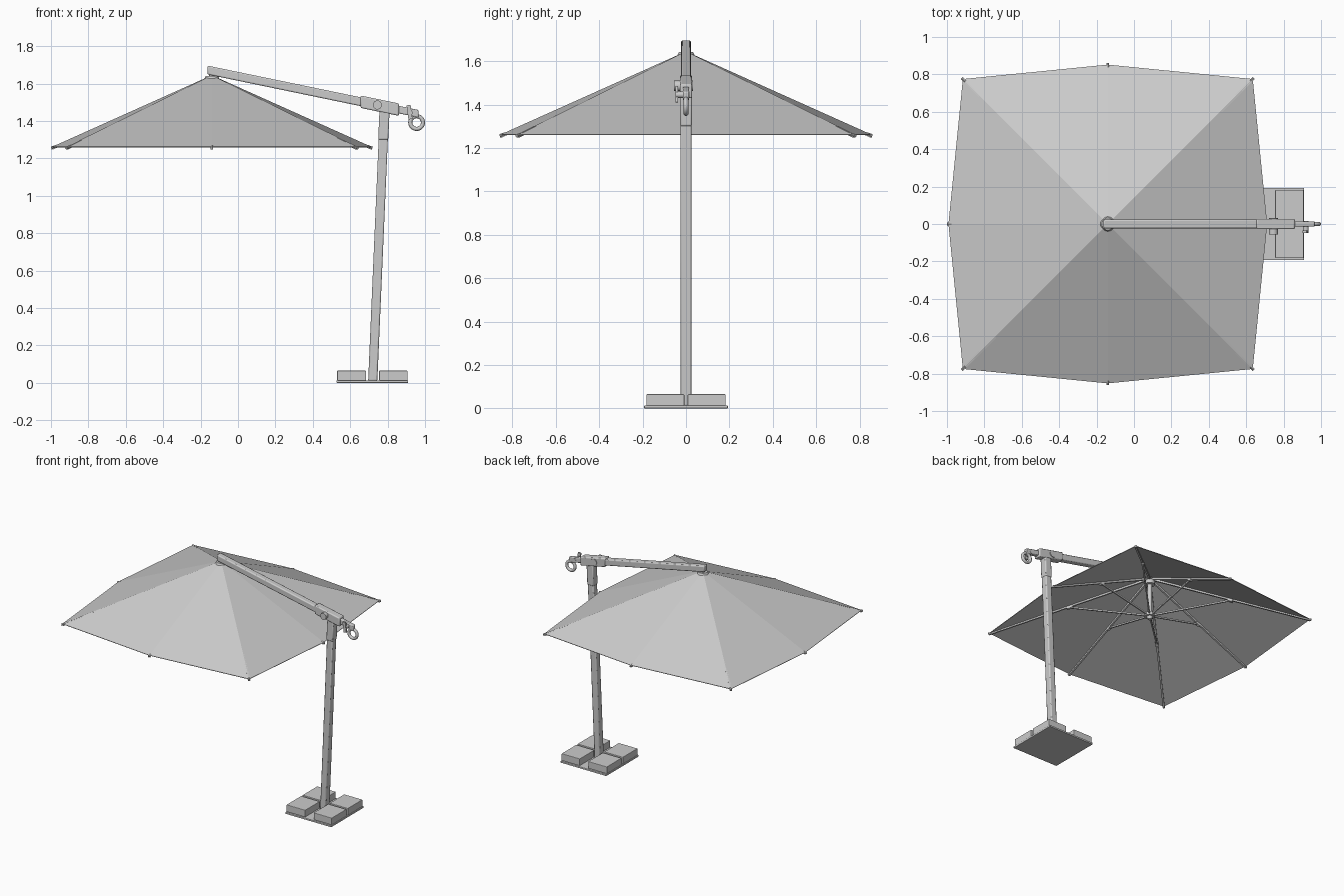
import bpy, bmesh, math
from mathutils import Vector, Matrix

if "Cube" in bpy.data.objects:
    bpy.data.objects.remove(bpy.data.objects["Cube"])

CX = -0.14      # canopy axis
RIM_Z = 1.263
APEX_Z = 1.645


def finish(name, bm, bevel=0.0, segments=2, smooth=False):
    bmesh.ops.recalc_face_normals(bm, faces=bm.faces)
    mesh = bpy.data.meshes.new(name)
    bm.to_mesh(mesh)
    bm.free()
    ob = bpy.data.objects.new(name, mesh)
    bpy.context.collection.objects.link(ob)
    if bevel:
        m = ob.modifiers.new("bevel", 'BEVEL')
        m.width, m.segments = bevel, segments
    if smooth:
        bpy.ops.object.select_all(action='DESELECT')
        ob.select_set(True)
        bpy.context.view_layer.objects.active = ob
        bpy.ops.object.shade_smooth_by_angle(angle=math.radians(35))
    return ob


def box(name, lo, hi, bevel=0.0):
    lo, hi = Vector(lo), Vector(hi)
    bm = bmesh.new()
    bmesh.ops.create_cube(bm, size=1, matrix=Matrix.Translation((lo + hi) / 2) @ Matrix.Diagonal((*(hi - lo), 1)))
    return finish(name, bm, bevel)


def rod(name, a, b, r, r2=None, sides=16):
    a, b = Vector(a), Vector(b)
    d = b - a
    bm = bmesh.new()
    bmesh.ops.create_cone(bm, cap_ends=True, segments=sides, radius1=r, radius2=r if r2 is None else r2, depth=d.length,
                          matrix=Matrix.Translation((a + b) / 2) @ d.to_track_quat('Z', 'Y').to_matrix().to_4x4())
    return finish(name, bm, smooth=sides > 8)


def bar(name, a, b, w, h):
    # rectangular bar with its height in the vertical plane
    a, b = Vector(a), Vector(b)
    d = b - a
    bm = bmesh.new()
    bmesh.ops.create_cube(bm, size=1, matrix=Matrix.Translation((a + b) / 2)
                          @ d.to_track_quat('Y', 'Z').to_matrix().to_4x4() @ Matrix.Diagonal((w, d.length, h, 1)))
    return finish(name, bm)


def slab(name, pts, y0, y1, bevel=0.0):
    # xz profile extruded along y
    bm = bmesh.new()
    f = bm.faces.new([bm.verts.new((x, y0, z)) for x, z in pts])
    ext = bmesh.ops.extrude_face_region(bm, geom=[f])
    bmesh.ops.translate(bm, vec=(0, y1 - y0, 0), verts=[v for v in ext['geom'] if isinstance(v, bmesh.types.BMVert)])
    return finish(name, bm, bevel, smooth=bool(bevel))


def ring(name, center, major, minor):
    # ring standing in the xz plane
    bpy.ops.mesh.primitive_torus_add(location=center, rotation=(math.pi / 2, 0, 0), major_radius=major,
                                     minor_radius=minor, major_segments=28, minor_segments=10)
    ob = bpy.context.object
    ob.name = name
    bpy.ops.object.shade_smooth()
    return ob


# base plate and four weights
box("base_plate", (0.527, -0.193, 0), (0.909, 0.193, 0.013), 0.003)
for i, (x0, x1) in enumerate([(0.53, 0.685), (0.755, 0.906)]):
    for j, s in enumerate([-1, 1]):
        ys = sorted([s * 0.008, s * 0.182])
        box(f"base_weight_{i}{j}", (x0, ys[0], 0.013), (x1, ys[1], 0.065), 0.003)

# leaning post, foot and upper collar
def post_x(z):
    return 0.72 + 0.0435 * z

def post_part(name, z0, z1, hw):
    return slab(name, [(post_x(z0) - hw, z0), (post_x(z0) + hw, z0), (post_x(z1) + hw, z1), (post_x(z1) - hw, z1)],
                -hw, hw, 0.007)

post_part("post", 0.01, 1.46, 0.0245)
post_part("post_collar", 1.30, 1.45, 0.027)

# boom
def boom_z(x):
    return 1.672 - 0.207 * (x + 0.16)

def boom_part(name, x0, x1, hh, hw, bevel):
    return slab(name, [(x0, boom_z(x0) - hh), (x1, boom_z(x1) - hh), (x1, boom_z(x1) + hh), (x0, boom_z(x0) + hh)],
                -hw, hw, bevel)

boom_part("boom", -0.163, 0.80, 0.0235, 0.023, 0.007)
boom_part("boom_sleeve", 0.655, 0.86, 0.033, 0.028, 0.007)
boom_part("boom_tail", 0.85, 0.965, 0.02, 0.014, 0.005)

# pivot knob, cord cleat and grip
rod("pivot_knob", (0.745, -0.055, 1.486), (0.745, 0.033, 1.486), 0.024, sides=24)
rod("cleat_pivot", (0.918, -0.045, 1.445), (0.918, 0.016, 1.445), 0.015)
bar("cleat_bar", (0.912, -0.042, 1.485), (0.922, -0.042, 1.41), 0.012, 0.022)
ring("grip_ring", (0.955, 0, 1.392), 0.034, 0.011)

# canopy: eight flat panels around an apex
rim = []
for k in range(8):
    a = k * math.pi / 4
    r = 0.852 if k % 2 == 0 else 0.775 * math.sqrt(2)
    rim.append(Vector((CX + r * math.cos(a), r * math.sin(a), RIM_Z)))
apex = Vector((CX, 0, APEX_Z))
bm = bmesh.new()
top = bm.verts.new(apex)
vs = [bm.verts.new(p) for p in rim]
for k in range(8):
    bm.faces.new((top, vs[k], vs[(k + 1) % 8]))
canopy = finish("canopy", bm)
sol = canopy.modifiers.new("thickness", 'SOLIDIFY')
sol.thickness, sol.offset = 0.004, -1

# canopy cap, hanger, centre shaft and hubs
rod("canopy_cap", (CX, 0, 1.622), (CX, 0, 1.642), 0.042, 0.032, 24)
rod("boom_hanger", (CX, 0, 1.63), (CX, 0, 1.665), 0.016)
rod("centre_shaft", (CX, 0, 1.33), (CX, 0, 1.63), 0.016)
rod("upper_hub", (CX, 0, 1.585), (CX, 0, 1.615), 0.035, sides=24)
rod("lower_hub", (CX, 0, 1.335), (CX, 0, 1.36), 0.035, sides=24)
rod("shaft_tip", (CX, 0, 1.315), (CX, 0, 1.335), 0.014, 0.022)

# ribs, struts, joints and rib end caps
drop = Vector((0, 0, -0.012))
for k, p in enumerate(rim):
    out = (p - apex).normalized()
    flat = Vector((out.x, out.y, 0)).normalized()
    bar(f"rib_{k}", apex + out * 0.03 + drop, p + drop * 0.7, 0.013, 0.014)
    joint = apex.lerp(p, 0.5) + drop * 1.5
    bar(f"strut_{k}", Vector((CX, 0, 1.348)) + flat * 0.028, joint, 0.01, 0.011)
    bar(f"rib_joint_{k}", joint - out * 0.018, joint + out * 0.018, 0.02, 0.018)
    rod(f"rib_cap_{k}", p - out * 0.02 + drop * 0.6, p + out * 0.007 + drop * 0.4, 0.008, sides=10)
